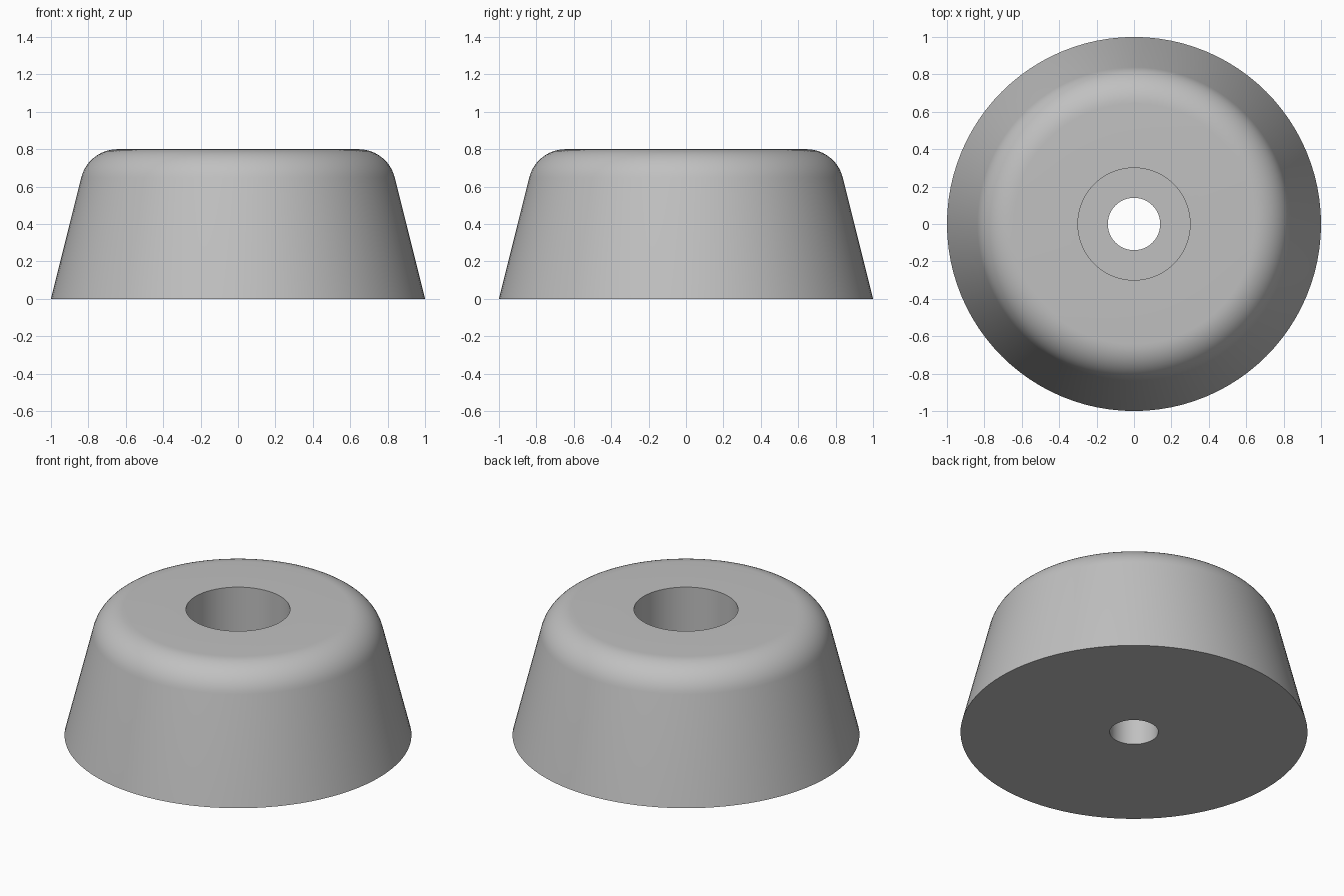
import bpy, bmesh, math

if "Cube" in bpy.data.objects:
    bpy.data.objects.remove(bpy.data.objects["Cube"])

SEGMENTS = 96

# Colour
grey = bpy.data.materials.new("grey_rubber")
grey.diffuse_color = (0.53, 0.53, 0.53, 1)
grey.use_nodes = True
grey.node_tree.nodes["Principled BSDF"].inputs["Base Color"].default_value = grey.diffuse_color

# Half section: base, tapered wall, rounded shoulder, recess, through hole
fillet, cx, cz = 0.2, 0.644, 0.6
start = math.atan(0.25)
profile = [(0.14, 0), (1, 0)]
for i in range(13):
    a = start + (math.pi / 2 - start) * i / 12
    profile.append((cx + fillet * math.cos(a), cz + fillet * math.sin(a)))
profile += [(0.3, 0.8), (0.3, 0.25), (0.14, 0.25)]

# Revolve the closed section around z
bm = bmesh.new()
verts = [bm.verts.new((r, 0, z)) for r, z in profile]
edges = [bm.edges.new((v, verts[(i + 1) % len(verts)])) for i, v in enumerate(verts)]
bmesh.ops.spin(bm, geom=verts + edges, cent=(0, 0, 0), axis=(0, 0, 1),
               angle=2 * math.pi, steps=SEGMENTS, use_merge=True)
bmesh.ops.remove_doubles(bm, verts=bm.verts, dist=1e-4)
bmesh.ops.recalc_face_normals(bm, faces=bm.faces)
mesh = bpy.data.meshes.new("bumper_foot")
bm.to_mesh(mesh)
bm.free()
mesh.materials.append(grey)

foot = bpy.data.objects.new("bumper_foot", mesh)
bpy.context.collection.objects.link(foot)
bpy.context.view_layer.objects.active = foot
foot.select_set(True)
bpy.ops.object.shade_smooth_by_angle(angle=math.radians(30))
